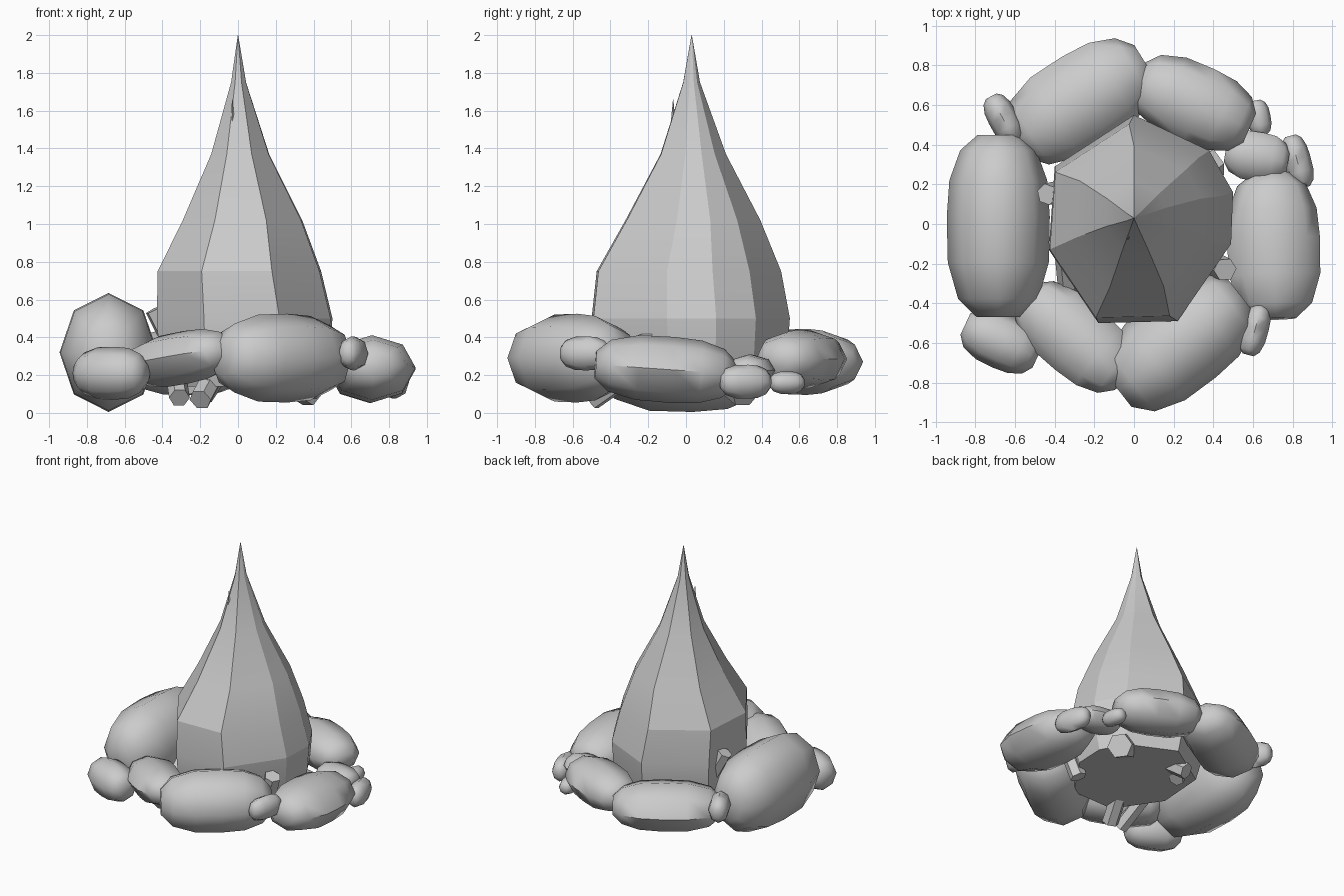
import bpy, bmesh, math
from mathutils import Vector, Matrix, Euler

if "Cube" in bpy.data.objects:
    bpy.data.objects.remove(bpy.data.objects["Cube"])

grey = bpy.data.materials.new("stone_grey")
grey.diffuse_color = (0.6, 0.6, 0.6, 1)
grey.use_nodes = True
grey.node_tree.nodes["Principled BSDF"].inputs["Base Color"].default_value = grey.diffuse_color


def finish(name, bm, smooth=None):
    bmesh.ops.recalc_face_normals(bm, faces=bm.faces[:])
    me = bpy.data.meshes.new(name)
    bm.to_mesh(me)
    bm.free()
    me.materials.append(grey)
    ob = bpy.data.objects.new(name, me)
    bpy.context.collection.objects.link(ob)
    if smooth:
        me.shade_smooth()
        me.set_sharp_from_angle(angle=math.radians(smooth))
    return ob


def loft(bm, rings):
    """Skin rings of points and cap both ends."""
    vs = [[bm.verts.new(p) for p in r] for r in rings]
    n = len(vs[0])
    for a, b in zip(vs, vs[1:]):
        for i in range(n):
            j = (i + 1) % n
            bm.faces.new((a[i], a[j], b[j], b[i]))
    bm.faces.new(vs[0][::-1])
    bm.faces.new(vs[-1])


# Rounded boulder: eight-sided, long along its local x
def stone(name, loc, half, yaw, tilt=0):
    rot = Euler((0, math.radians(tilt), math.radians(yaw))).to_matrix()
    rings = []
    for t, r in ((-1, .42), (-.8, .78), (-.4, .98), (.1, 1.0), (.5, .95), (.83, .74), (1, .4)):
        ring = []
        for i in range(8):
            a = i * math.tau / 8
            p = Vector((t * half[0], r * half[1] * math.cos(a), r * half[2] * math.sin(a)))
            ring.append(rot @ p + Vector(loc))
        rings.append(ring)
    bm = bmesh.new()
    loft(bm, rings)
    return finish(name, bm, 55)


# Large ring stones
stone("left_stone", (-.685, -.01, .32), (.46, .26, .315), 90)
stone("right_stone", (.705, -.11, .23), (.37, .235, .175), 92, 4)
stone("front_right_stone", (.23, -.60, .29), (.39, .25, .235), 38)
stone("front_left_stone", (-.30, -.57, .29), (.33, .19, .14), -40, -8)
stone("back_left_stone", (-.27, .62, .27), (.38, .24, .175), 32)
stone("back_right_stone", (.30, .61, .285), (.31, .20, .155), -24)

# Small filler stones
stone("front_left_pebble", (-.67, -.59, .21), (.20, .14, .14), -25)
stone("back_left_pebble", (-.66, .53, .33), (.13, .075, .10), 118)
stone("front_right_pebble", (.61, -.535, .315), (.13, .068, .09), 75)
stone("inner_back_pebble", (.62, .34, .225), (.16, .125, .085), -10)
stone("outer_back_pebble", (.825, .315, .165), (.135, .07, .09), 105)
stone("far_back_pebble", (.63, .535, .16), (.09, .06, .06), 100)

# Faceted flame: one outline scaled through several heights
outline = [(0, .55), (.38, .37), (.50, .16), (.49, -.10), (.22, -.49),
           (-.18, -.50), (-.43, -.13), (-.40, .29)]
levels = [(.14, .88, 0, 0), (.30, .97, 0, 0), (.50, 1, 0, 0), (.75, .93, -.025, -.01),
          (1.02, .68, 0, .01), (1.37, .33, 0, .01), (1.75, .085, 0, 0), (2.0, .002, 0, 0)]
bm = bmesh.new()
loft(bm, [[(x * s + dx, (y - .03) * s + .03 + dy, z) for x, y in outline]
          for z, s, dx, dy in levels])
finish("flame", bm, 15)


# Hexagonal logs leaning in under the flame
def log(name, a, b, r):
    a, b = Vector(a), Vector(b)
    q = (b - a).to_track_quat('Z', 'Y')
    bm = bmesh.new()
    loft(bm, [[q @ Vector((r * math.cos(i * math.tau / 6), r * math.sin(i * math.tau / 6), 0)) + p
               for i in range(6)] for p in (a, b)])
    return finish(name, bm)


log("front_log", (-.20, -.50, .07), (-.05, -.10, .35), .06)
log("front_left_log", (-.31, -.52, .08), (-.35, -.10, .35), .055)
log("right_log", (.36, -.18, .09), (.46, -.23, .40), .06)
log("left_log", (-.22, .20, .12), (-.44, .15, .55), .055)
log("back_log", (.40, .32, .11), (.10, .10, .30), .09)
log("back_left_log", (-.18, .36, .10), (-.05, .10, .30), .06)

# Tiny flame lick near the tip
bm = bmesh.new()
bmesh.ops.create_cone(bm, cap_ends=True, segments=4, radius1=.02, radius2=.001, depth=.2,
                      matrix=Matrix.Translation((-.03, -.068, 1.56)))
finish("flame_lick", bm)
